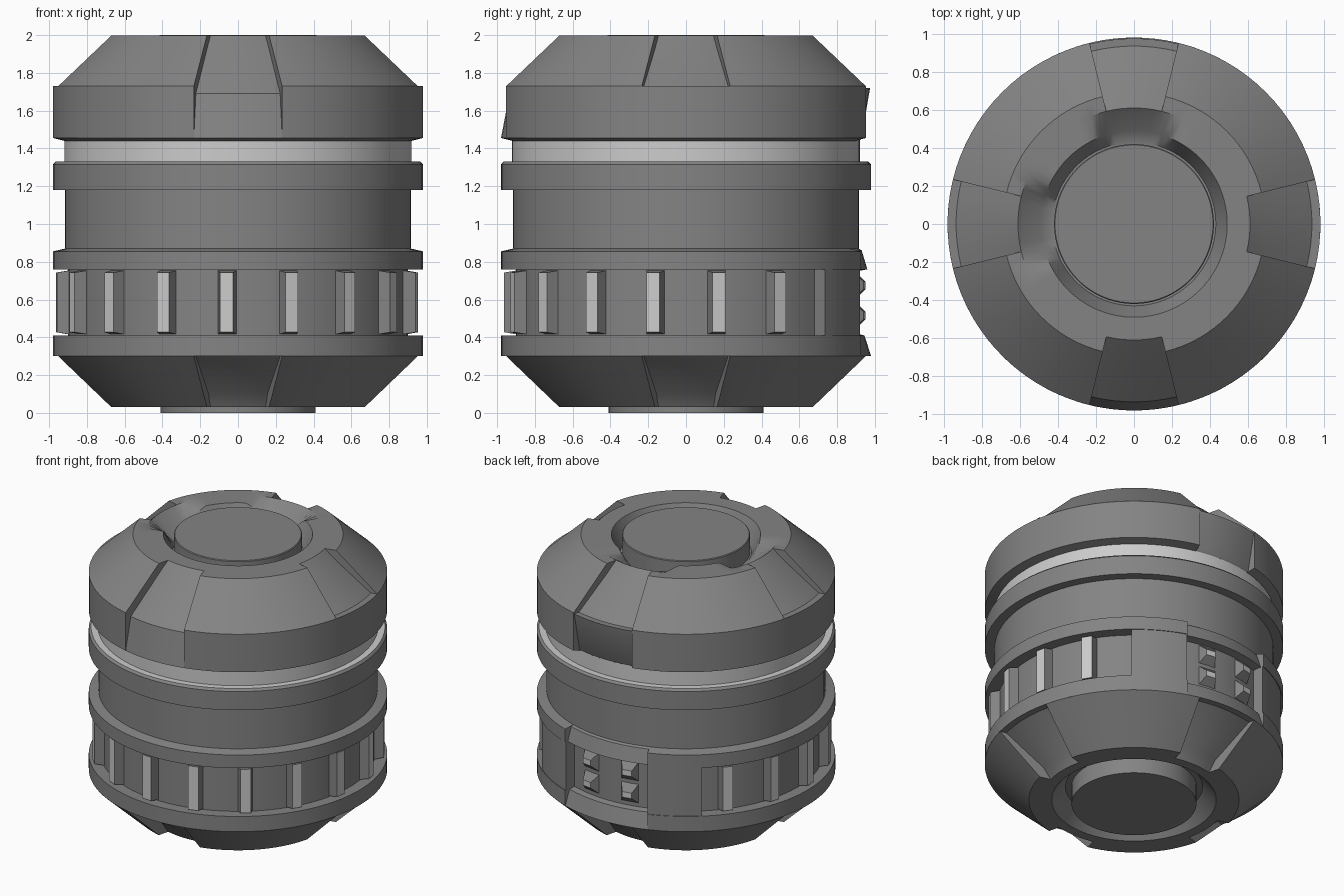
import bpy, bmesh
from math import cos, sin, radians

if "Cube" in bpy.data.objects:
    bpy.data.objects.remove(bpy.data.objects["Cube"])


def material(name, v):
    m = bpy.data.materials.new(name)
    m.diffuse_color = (v, v, v, 1)
    m.use_nodes = True
    m.node_tree.nodes["Principled BSDF"].inputs["Base Color"].default_value = m.diffuse_color
    return m


DARK = material("dark_grey", .23)
LIGHT = material("light_grey", .6)


def finish(bm, name):
    bmesh.ops.remove_doubles(bm, verts=bm.verts, dist=1e-4)
    me = bpy.data.meshes.new(name)
    bm.to_mesh(me)
    bm.free()
    me.materials.append(DARK)
    me.materials.append(LIGHT)
    ob = bpy.data.objects.new(name, me)
    bpy.context.collection.objects.link(ob)
    bpy.ops.object.select_all(action='DESELECT')
    ob.select_set(True)
    bpy.context.view_layer.objects.active = ob
    bpy.ops.object.shade_smooth_by_angle(angle=radians(30))
    return ob


def lathe(name, sections, light_rows=()):
    """Sweep sections (start, end, profile function of angle); steps between them become walls."""
    bm = bmesh.new()
    cols = []
    for a0, a1, prof in sections:
        n = max(1, round((a1 - a0) / 4))
        for i in range(n + 1):
            a = a0 + (a1 - a0) * i / n
            t = radians(a)
            cols.append([bm.verts.new((r * cos(t), r * sin(t), z)) for r, z in prof(a)])
    for c, d in zip(cols, cols[1:] + cols[:1]):
        for j in range(len(c) - 1):
            pts = []
            for v in (c[j], d[j], d[j + 1], c[j + 1]):
                if all((v.co - p.co).length > 1e-5 for p in pts):
                    pts.append(v)
            if len(pts) > 2:
                bm.faces.new(pts).material_index = int(j in light_rows)
    return finish(bm, name)


def quadrants(full, notch, half):
    out = []
    for c in (0, 90, 180, 270):
        out += [(c - half, c + half, notch), (c + half, c + 90 - half, full)]
    return out


def lug(bm, a, z0, z1, w0, w1, r0, r1, inset):
    """Tapered block standing out radially at angle a, with a light outer face."""
    t = radians(a)

    def ring(r, w, i):
        return [bm.verts.new((r * cos(t) - y * sin(t), r * sin(t) + y * cos(t), z))
                for y, z in ((-w, z0 + i), (w, z0 + i), (w, z1 - i), (-w, z1 - i))]
    lo, hi = ring(r0, w0, 0), ring(r1, w1, inset)
    bm.faces.new(hi).material_index = 1
    bm.faces.new(lo[::-1])
    for i in range(4):
        k = (i + 1) % 4
        bm.faces.new((lo[i], lo[k], hi[k], hi[i]))


# Top cap: four radial notches, two of which open into the centre recess
def rim_z(a):
    d = min(abs(a - 90), abs(a - 180))
    return 1.998 - 0.10 * max(0, min(1, (28 - d) / 14))


def cap_full(a):
    return [(.92, 1.44), (.98, 1.455), (.98, 1.73), (.98, 1.73), (.69, 1.998), (.61, 1.998),
            (.49, rim_z(a)), (.43, 1.87), (.41, 1.87)]


def cap_notch(a):
    p = cap_full(a)
    if a > 225:      # front: lower face leans out
        p[2:5] = [(.935, 1.69), (.935, 1.69), (.69, 1.925)]
    elif 45 < a < 135:  # back: lower face leans in
        p[1:5] = [(.93, 1.455), (.975, 1.72), (.935, 1.72), (.69, 1.925)]
    else:            # sides: flush lower face
        p[3:5] = [(.935, 1.73), (.69, 1.925)]
    return p


lathe("top_cap", quadrants(cap_full, cap_notch, 13.8))

# Base with matching notches
base_full = [(.40, .13), (.45, .13), (.54, .03), (.61, .03), (.69, .03), (.98, .30), (.98, .30)]
base_notch = base_full[:4] + [(.66, .105), (.935, .30), (.98, .30)]
lathe("base", quadrants(lambda a: base_full, lambda a: base_notch, 13.8))

# Body: rings, rib channel, and a filled rear panel with an opening
upper = [(.915, .87), (.915, 1.18), (.98, 1.18), (.98, 1.315), (.965, 1.33), (.92, 1.33), (.92, 1.44)]
channel = [(.98, .30), (.98, .41), (.90, .41), (.90, .76), (.98, .76), (.98, .855)] + upper
panel = [(.98, .30), (.98, .41), (.975, .41), (.975, .76), (.98, .76), (.98, .855)] + upper
opening = [(.98, .30), (.945, .41), (.905, .42), (.905, .75), (.96, .76), (.93, .86)] + upper
lathe("body", [(49, 71, lambda a: panel), (71, 110, lambda a: opening),
               (110, 131, lambda a: panel), (131, 409, lambda a: channel)], light_rows=(10, 11))

# Ribs around the channel
bm = bmesh.new()
for i in range(13):
    lug(bm, 31.2 - 20.8 * i, .415, .755, .05, .035, .89, .962, .012)
finish(bm, "channel_ribs")

# Stacked studs in the rear opening
bm = bmesh.new()
for a in (82, 101):
    for z in (.44, .60):
        lug(bm, a, z, z + .15, .065, .035, .895, .955, .055)
finish(bm, "rear_studs")

# Central core showing at both ends
core = [(0, 0), (.41, 0), (.41, .2), (.42, 1.8), (.42, 1.995), (.415, 2.0), (0, 2.0)]
lathe("core", [(0, 356, lambda a: core)])
